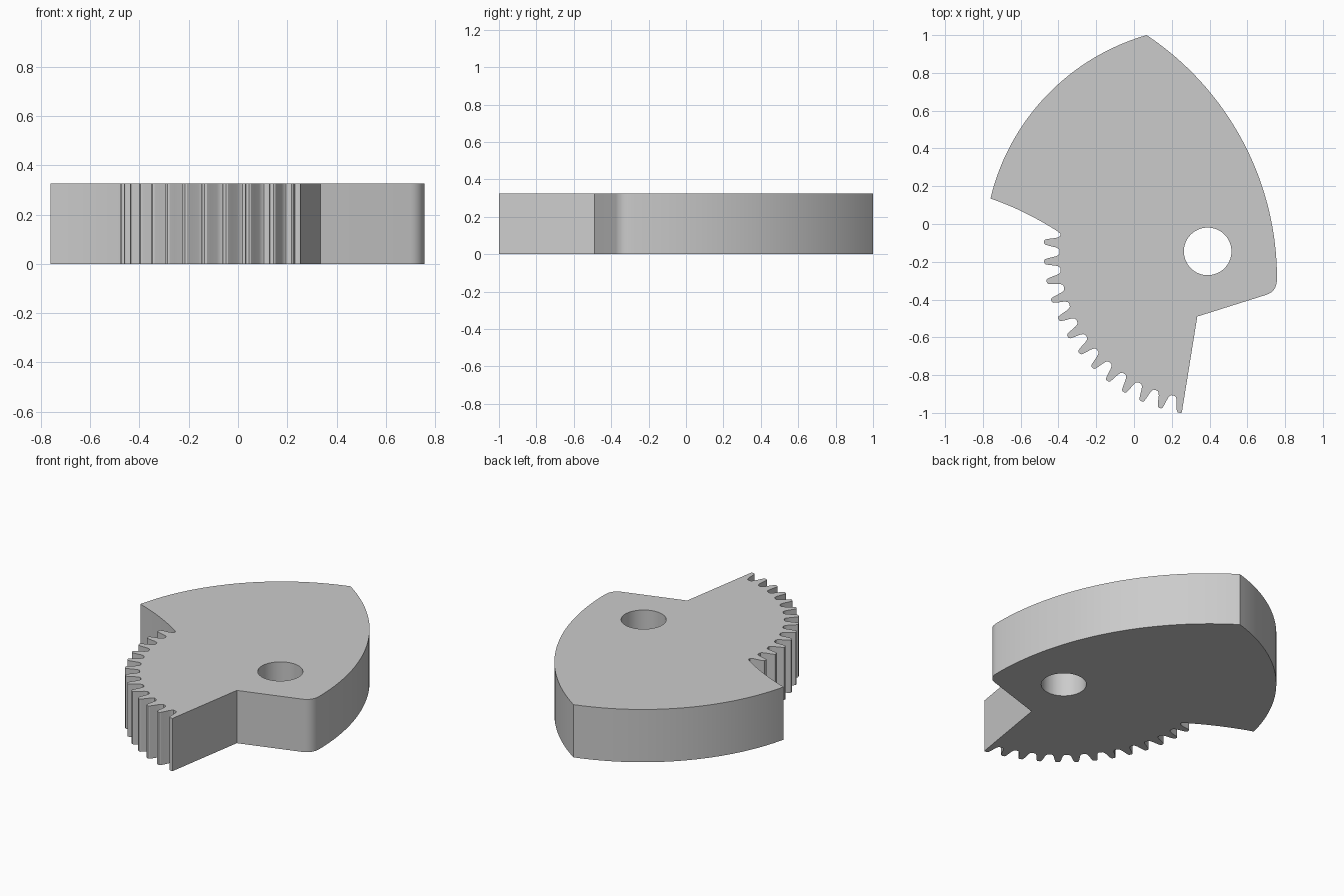
import bpy, bmesh
from math import atan2, cos, sin, radians, tau
from mathutils import Vector

cube = bpy.data.objects.get("Cube")
if cube:
    bpy.data.objects.remove(cube, do_unlink=True)

THICK = 0.325
PIVOT = Vector((0.39, -0.145))
ROOT_R, TIP_R = 0.784, 0.867
PITCH, TEETH, FIRST = radians(6.94), 13, radians(176.7)


def polar(angle, r, centre=PIVOT):
    return centre + Vector((cos(angle), sin(angle))) * r


def arc(centre, start, end, steps):
    """Points on an arc from start towards end, end left out."""
    a, b = Vector(start) - centre, Vector(end) - centre
    a0, a1 = atan2(a.y, a.x), atan2(b.y, b.x)
    return [polar(a0 + (a1 - a0) * i / steps,
                  a.length + (b.length - a.length) * i / steps, centre)
            for i in range(steps)]


def bend(a, b, c, steps):
    """Quadratic curve from a to c, pulled towards b."""
    a, b, c = Vector(a), Vector(b), Vector(c)
    ts = [i / steps for i in range(steps + 1)]
    return [a * (1 - t) ** 2 + b * 2 * t * (1 - t) + c * t * t for t in ts]


# Outline, counter-clockwise: rounded heel, two long arcs, undercut, teeth
apex, wing, heel = (0.067, 1.0), (-0.76, 0.135), (0.757, -0.29)
outline = [Vector((0.335, -0.49))]
outline += bend((0.70, -0.375), (0.757, -0.357), heel, 8)[:-1]
outline += arc(Vector((-0.79, -0.29)), heel, apex, 40)
outline += arc(PIVOT, apex, wing, 40)
outline += bend(wing, (-0.585, 0.075), (-0.41, -0.035), 10)

# Tooth flank: offset in pitches, height from root to tip
flank = [(-0.5, 0), (-0.38, 0.02), (-0.31, 0.1), (-0.25, 0.28),
         (-0.18, 0.7), (-0.13, 0.93), (-0.07, 1)]
tooth = flank + [(-o, h) for o, h in reversed(flank[1:])]
for n in range(TEETH):
    # the last tooth stops at its tip, where the straight edge begins
    shape = tooth if n < TEETH - 1 else flank + [(0.07, 1), (0.13, 0.97)]
    outline += [polar(FIRST + (n + o) * PITCH, ROOT_R + h * (TIP_R - ROOT_R))
                for o, h in shape]


def prism(name, points, z0, z1):
    bm = bmesh.new()
    face = bm.faces.new([bm.verts.new((p.x, p.y, z0)) for p in points])
    top = bmesh.ops.extrude_face_region(bm, geom=[face])["geom"]
    verts = [v for v in top if isinstance(v, bmesh.types.BMVert)]
    bmesh.ops.translate(bm, verts=verts, vec=(0, 0, z1 - z0))
    bmesh.ops.recalc_face_normals(bm, faces=bm.faces)
    mesh = bpy.data.meshes.new(name)
    bm.to_mesh(mesh)
    bm.free()
    obj = bpy.data.objects.new(name, mesh)
    bpy.context.collection.objects.link(obj)
    return obj


# Plain grey material
grey = bpy.data.materials.new("plain grey")
grey.use_nodes = True
colour = (0.6, 0.6, 0.6, 1)
grey.diffuse_color = colour
grey.node_tree.nodes["Principled BSDF"].inputs["Base Color"].default_value = colour

# Sector gear with a round pivot hole
gear = prism("sector_gear", outline, 0, THICK)
gear.data.materials.append(grey)
hole = prism("pivot_hole_cutter", [polar(tau * i / 64, 0.126) for i in range(64)],
             -0.1, THICK + 0.1)
hole.data.materials.append(grey)
hole.hide_render = True
cut = gear.modifiers.new("pivot_hole", "BOOLEAN")
cut.operation, cut.solver, cut.object = "DIFFERENCE", "EXACT", hole

bpy.ops.object.select_all(action="DESELECT")
gear.select_set(True)
bpy.context.view_layer.objects.active = gear
bpy.ops.object.modifier_apply(modifier=cut.name)
bpy.data.objects.remove(hole, do_unlink=True)
bpy.ops.object.shade_smooth_by_angle(angle=radians(25))
